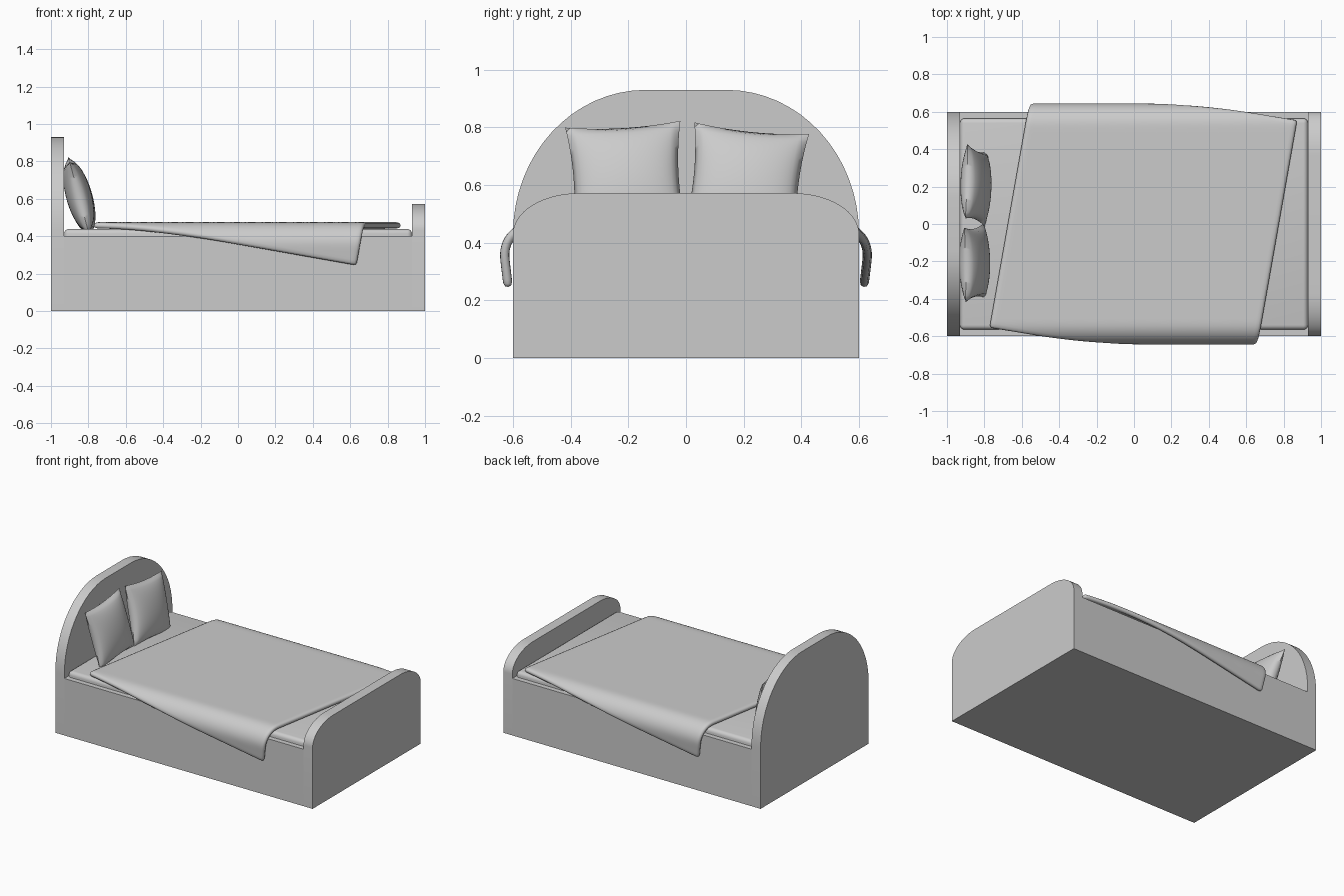
import bpy, bmesh, math
from mathutils import Vector, Matrix

if "Cube" in bpy.data.objects:
    bpy.data.objects.remove(bpy.data.objects["Cube"])


def finish(name, bm, smooth=None):
    bmesh.ops.recalc_face_normals(bm, faces=bm.faces)
    me = bpy.data.meshes.new(name)
    bm.to_mesh(me)
    bm.free()
    ob = bpy.data.objects.new(name, me)
    bpy.context.collection.objects.link(ob)
    if smooth:
        bpy.ops.object.select_all(action='DESELECT')
        ob.select_set(True)
        bpy.context.view_layer.objects.active = ob
        bpy.ops.object.shade_smooth_by_angle(angle=math.radians(smooth))
    return ob


def box(name, size, centre, bevel=0):
    bm = bmesh.new()
    bmesh.ops.create_cube(bm, size=1, matrix=Matrix.LocRotScale(Vector(centre), None, Vector(size)))
    if bevel:
        bmesh.ops.bevel(bm, geom=bm.edges[:], offset=bevel, segments=4, profile=0.5, affect='EDGES')
    return finish(name, bm, 40 if bevel else None)


def end_board(name, x0, x1, half_flat, spring, top):
    # panel with elliptical shoulders, extruded along x
    pts = [(-0.6, 0), (0.6, 0)]
    arc = [(half_flat + (0.6 - half_flat) * math.cos(t), spring + (top - spring) * math.sin(t))
           for t in (math.pi / 2 * i / 16 for i in range(17))]
    pts += arc + [(-y, z) for y, z in reversed(arc)]
    bm = bmesh.new()
    face = bm.faces.new([bm.verts.new((x0, y, z)) for y, z in pts])
    ext = bmesh.ops.extrude_face_region(bm, geom=[face])
    moved = [v for v in ext['geom'] if isinstance(v, bmesh.types.BMVert)]
    bmesh.ops.translate(bm, verts=moved, vec=(x1 - x0, 0, 0))
    return finish(name, bm, 30)


# Bed base, end boards and mattress
box("bed_base", (1.86, 1.2, 0.4), (0, 0, 0.2))
end_board("headboard", -1, -0.93, 0.14, 0.43, 0.93)
end_board("footboard", 0.93, 1, 0.37, 0.43, 0.572)
box("mattress", (1.86, 1.13, 0.15), (0, 0, 0.363), 0.025)


def drape(x, y):
    # wrap the flat sheet over the long sides of the bed
    start, r, z = 0.53, 0.1, 0.459
    s, side = abs(y) - start, math.copysign(1, y)
    if s <= 0:
        return Vector((x, y, z))
    a = min(s / r, math.pi / 2)
    drop = max(0, s - r * math.pi / 2)
    return Vector((x, side * (start + r * math.sin(a) - 0.12 * drop), z - r * (1 - math.cos(a)) - drop))


# Blanket, turned slightly on the bed
bm = bmesh.new()
bmesh.ops.create_grid(bm, x_segments=48, y_segments=48, size=1)
turn = Matrix.Rotation(math.radians(-10), 3, 'Z')
for v in bm.verts:
    p = turn @ Vector((v.co.x * 0.715, v.co.y * 0.69, 0))
    v.co = drape(p.x + 0.05, p.y)
blanket = finish("blanket", bm, 60)
solid = blanket.modifiers.new("thickness", 'SOLIDIFY')
solid.thickness, solid.offset = 0.032, 0
sub = blanket.modifiers.new("soft_rim", 'SUBSURF')
sub.levels = sub.render_levels = 1


def pillow(name, centre, roll):
    # two bulged sheets joined along a pinched seam, leaning on the headboard
    n = 24
    place = (Matrix.Translation(centre) @ Matrix.Rotation(math.radians(-15), 4, 'Y')
             @ Matrix.Rotation(math.radians(roll), 4, 'X'))
    bm = bmesh.new()
    for side in (-1, 1):
        grid = bmesh.ops.create_grid(bm, x_segments=n, y_segments=n, size=1)
        for v in grid['verts']:
            a, b = v.co.x, v.co.y
            puff = max(0, (1 - a * a) * (1 - b * b)) ** 0.5
            y = 0.2 * a * (1 - 0.09 * (1 - b * b) * a * a)
            z = 0.2 * b * (1 - 0.07 * (1 - a * a) * b * b)
            v.co = place @ Vector((side * 0.068 * puff, y, z))
    bmesh.ops.remove_doubles(bm, verts=bm.verts, dist=0.0001)
    return finish(name, bm, 60)


# Pillows
pillow("pillow_front", (-0.852, -0.207, 0.618), 3.5)
pillow("pillow_back", (-0.845, 0.207, 0.605), -6)
